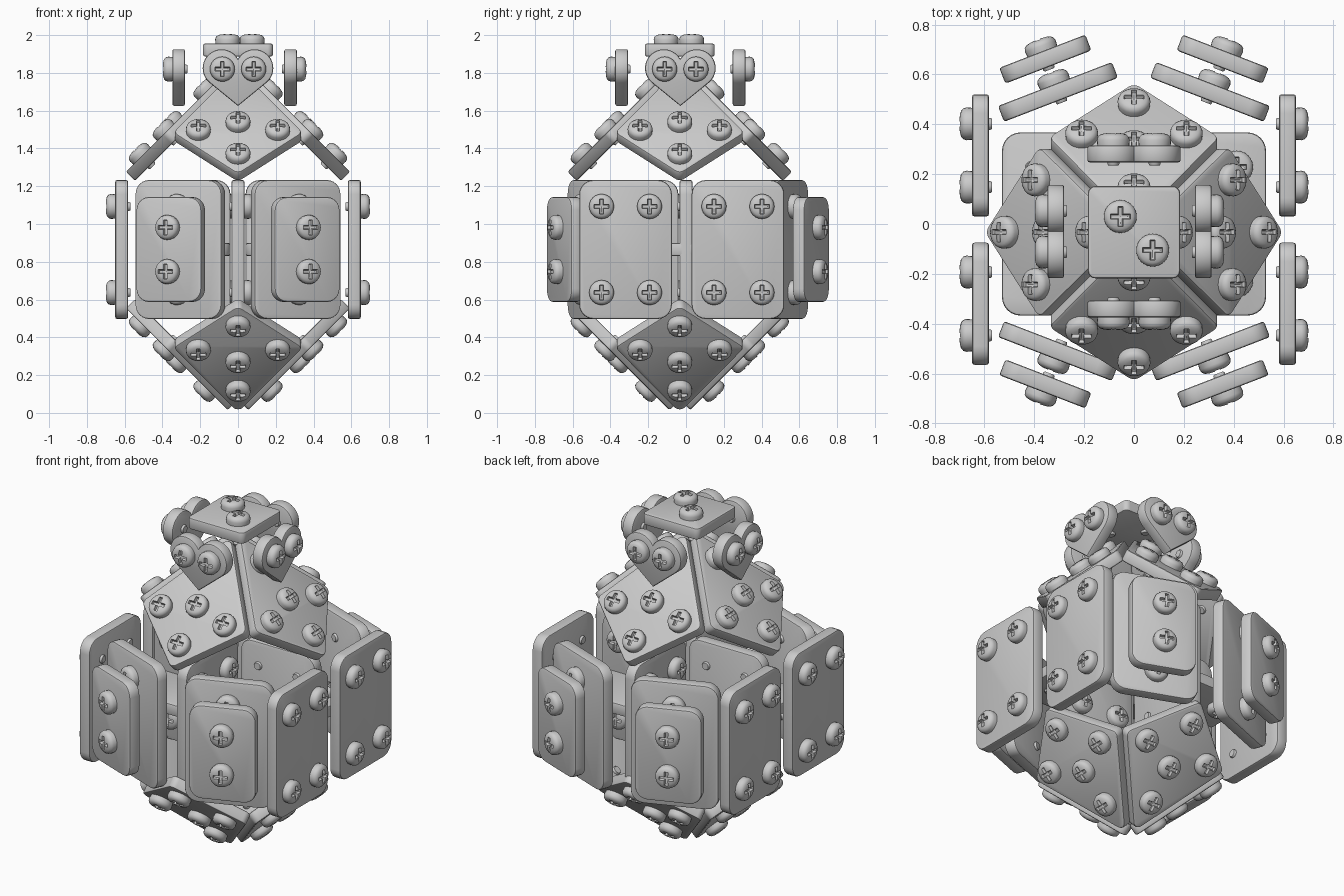
import bpy, bmesh
from math import pi, cos, sin, acos, atan2, radians
from mathutils import Vector, Matrix

cube = bpy.data.objects.get("Cube")
if cube:
    bpy.data.objects.remove(cube)

grey = bpy.data.materials.new("plain grey")
grey.use_nodes = True
grey.diffuse_color = (0.6, 0.6, 0.6, 1)
grey.node_tree.nodes["Principled BSDF"].inputs["Base Color"].default_value = (0.6, 0.6, 0.6, 1)

THICK = 0.068


def finish(mesh):
    mesh.shade_smooth()
    mesh.set_sharp_from_angle(angle=radians(35))
    if not mesh.materials:
        mesh.materials.append(grey)
    return mesh


def add_object(name, mesh, matrix):
    obj = bpy.data.objects.new(name, mesh)
    bpy.context.collection.objects.link(obj)
    obj.matrix_world = matrix
    return obj


def frame(origin, normal, up):
    z = Vector(normal).normalized()
    x = Vector(up).cross(z).normalized()
    y = z.cross(x)
    m = Matrix((x, y, z)).transposed().to_4x4()
    m.translation = Vector(origin)
    return m


def rounded(points, radius, steps=6):
    # replace each corner of a convex counterclockwise outline by an arc
    out = []
    pts = [Vector(p) for p in points]
    for i, p in enumerate(pts):
        a = (pts[i - 1] - p).normalized()
        b = (pts[(i + 1) % len(pts)] - p).normalized()
        half = a.angle(b) / 2
        centre = p + (a + b).normalized() * radius / sin(half)
        first = Vector((-a.y, a.x))
        turn = pi - 2 * half
        start = atan2(first.y, first.x)
        for k in range(steps + 1):
            t = start + turn * k / steps
            out.append(centre + radius * Vector((cos(t), sin(t))))
    return out


def rectangle(width, height, radius):
    w, h = width / 2, height / 2
    return rounded([(-w, -h), (w, -h), (w, h), (-w, h)], radius)


def slab_mesh(name, outline, thick=THICK):
    # outer face at local z = 0, softened rim
    bm = bmesh.new()
    face = bm.faces.new([bm.verts.new((p[0], p[1], -thick)) for p in outline])
    top = bmesh.ops.extrude_face_region(bm, geom=[face])
    verts = [g for g in top["geom"] if isinstance(g, bmesh.types.BMVert)]
    bmesh.ops.translate(bm, verts=verts, vec=(0, 0, thick))
    bmesh.ops.recalc_face_normals(bm, faces=bm.faces)
    rims = [e for e in bm.edges if abs(e.verts[0].co.z - e.verts[1].co.z) < 0.001]
    bmesh.ops.bevel(bm, geom=rims, offset=0.01, segments=2, profile=0.5, affect="EDGES")
    mesh = bpy.data.meshes.new(name)
    bm.to_mesh(mesh)
    bm.free()
    return finish(mesh)


def screw_mesh():
    # turned profile: shank tip, shank, domed head
    profile = [(0, -0.08), (0.02, -0.08), (0.024, -0.074), (0.024, -0.002), (0.064, -0.002),
               (0.066, 0.022), (0.062, 0.035), (0.052, 0.044), (0.035, 0.049), (0, 0.051)]
    bm = bmesh.new()
    verts = [bm.verts.new((r, 0, z)) for r, z in profile]
    edges = [bm.edges.new(pair) for pair in zip(verts, verts[1:])]
    bmesh.ops.spin(bm, geom=verts + edges, axis=(0, 0, 1), cent=(0, 0, 0),
                   angle=2 * pi, steps=24, use_merge=False)
    bmesh.ops.remove_doubles(bm, verts=bm.verts, dist=0.0005)
    bmesh.ops.recalc_face_normals(bm, faces=bm.faces)
    mesh = bpy.data.meshes.new("screw")
    bm.to_mesh(mesh)
    bm.free()
    # cross-shaped recess
    a, b = 0.01, 0.04
    quarter = [(b, -a), (b, a), (a, a)]
    cross = []
    for k in range(4):
        turn = Matrix.Rotation(k * pi / 2, 2)
        cross += [turn @ Vector(p) for p in quarter]
    cutter = add_object("recess_cutter", slab_mesh("recess", cross, 0.07),
                        Matrix.Translation((0, 0, 0.1)))
    cutter.hide_render = True
    body = add_object("screw_blank", mesh, Matrix())
    mod = body.modifiers.new("recess", "BOOLEAN")
    mod.object = cutter
    mod.solver = "EXACT"
    bpy.context.view_layer.update()
    evaluated = body.evaluated_get(bpy.context.evaluated_depsgraph_get())
    result = bpy.data.meshes.new_from_object(evaluated)
    bpy.data.objects.remove(body)
    bpy.data.objects.remove(cutter)
    result.materials.clear()
    result.materials.append(grey)
    for p in result.polygons:
        p.material_index = 0
    return finish(result)


screw = screw_mesh()


def place(name, mesh, matrix, screws):
    add_object(name, mesh, matrix)
    for u, v in screws:
        add_object(name + "_screw", screw, matrix @ Matrix.Translation((u, v, 0)))


# shared part shapes
panel = slab_mesh("panel", rectangle(0.49, 0.735, 0.075))
cover = slab_mesh("cover", rectangle(0.37, 0.555, 0.07))
kite = slab_mesh("kite", rounded([(0, -0.31), (0.345, 0), (0, 0.49), (-0.345, 0)], 0.035))
lobe_x, lobe_y, lobe_r = 0.087, 0.2, 0.1
start = atan2(-lobe_y, -lobe_x) + acos(lobe_r / (lobe_x ** 2 + lobe_y ** 2) ** 0.5)
end = acos(-lobe_x / lobe_r)
angles = [start + (end - start) * k / 20 for k in range(21)]
lobe = [(lobe_x + lobe_r * cos(t), lobe_y + lobe_r * sin(t)) for t in angles]
heart = slab_mesh("heart", [(0, 0)] + lobe + [(-x, y) for x, y in reversed(lobe[:-1])])

four = [(u, v) for u in (-0.127, 0.127) for v in (-0.228, 0.228)]
MID = 0.865
UP = Vector((0, 0, 1))

# top plate
place("top_plate", slab_mesh("top_plate", rectangle(0.37, 0.37, 0.03)),
      frame((0, -0.033, 1.955), UP, (0, 1, 0)), [(-0.055, 0.063), (0.075, -0.072)])

sides = [("front", Vector((0, -1, 0))), ("left", Vector((1, 0, 0))),
         ("back", Vector((0, 1, 0))), ("right", Vector((-1, 0, 0)))]
for name, out in sides:
    # hearts under the top plate
    base = Vector((-0.018 * abs(out.x), -0.03, 1.625)) + out * (0.33 if out.x else 0.345)
    place(name + "_heart", heart, frame(base, out, UP), [(-0.083, 0.195), (0.083, 0.195)])

    # sloping plates of the roof and of the base
    hub = Vector((0, -0.033, 0)) + out * 0.383
    for level, z, sign, mid in (("upper", 1.487, 1, 0.06), ("lower", 0.343, -1, 0.09)):
        place(name + "_" + level + "_plate", kite,
              frame(hub + UP * z, out + sign * UP, sign * UP - out),
              [(0, -0.178), (-0.21, 0), (0.21, 0), (0, mid), (0, 0.305)])

    # upright inner panels meeting at the middle
    facing = UP.cross(out)
    place(name + "_inner_panel", panel,
          frame(out * 0.285 + facing * THICK / 2 + UP * MID, facing, UP), four)

for name, s in (("left", 1), ("right", -1)):
    # floor panel
    place(name + "_floor_panel", panel,
          frame((s * 0.285, 0, MID + s * THICK / 2), UP * s, (0, 1, 0)), four)
    # flat side walls
    for end_name, y in (("front", -0.32), ("back", 0.275)):
        place(name + "_" + end_name + "_wall", panel,
              frame((s * 0.65, y, MID), (s, 0, 0), UP), four)
    # angled walls with a smaller cover in front
    for end_name, d, y in (("front", -1, -0.51), ("back", 1, 0.53)):
        normal = Vector((s * 0.36, d * 0.933, 0))
        middle = Vector((s * 0.305, y, MID)) + normal * THICK / 2
        place(name + "_" + end_name + "_angled_wall", panel,
              frame(middle, normal, UP), [(0, -0.228), (0, 0.228)])
        place(name + "_" + end_name + "_cover", cover,
              frame(middle + normal * 0.141, normal, UP), [(0, -0.117), (0, 0.117)])
